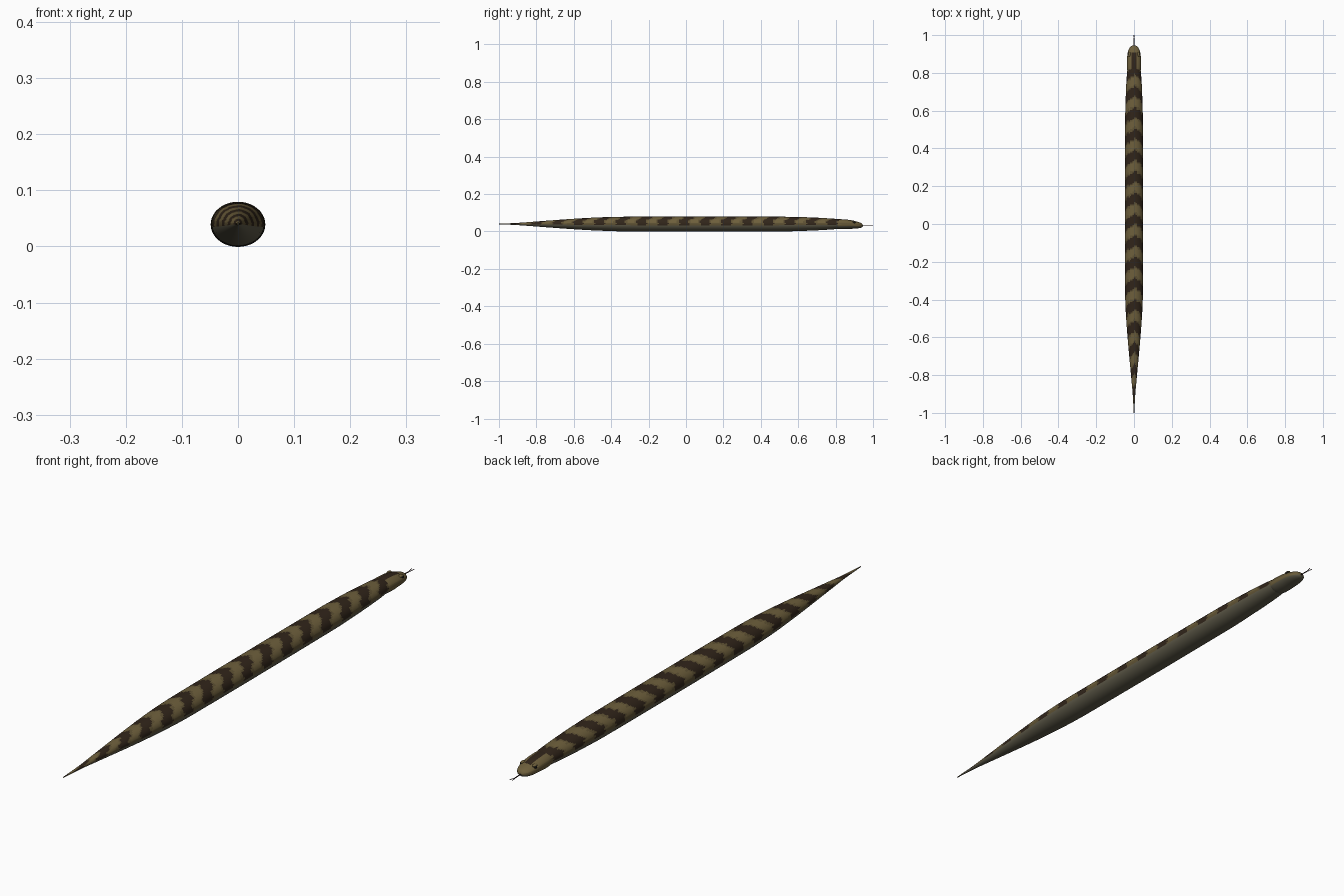
import bpy, math, random
from mathutils import Vector

if "Cube" in bpy.data.objects:
    bpy.data.objects.remove(bpy.data.objects["Cube"])

random.seed(4)


def mat(name, rgb):
    m = bpy.data.materials.new(name)
    m.diffuse_color = (*rgb, 1)
    m.use_nodes = True
    m.node_tree.nodes["Principled BSDF"].inputs["Base Color"].default_value = m.diffuse_color
    return m


TAN = mat("tan_scales", (0.155, 0.115, 0.045))
OLIVE = mat("olive_scales", (0.115, 0.085, 0.034))
DARK = mat("dark_bands", (0.03, 0.018, 0.010))
BELLY = mat("belly", (0.11, 0.10, 0.065))
BLACK = mat("eye_black", (0.008, 0.007, 0.006))
TONGUE = mat("tongue_dark", (0.03, 0.012, 0.015))


def sample(keys, y):
    # smooth interpolation through (y, half width, half height, centre z)
    n = len(keys)
    for i in range(n - 1):
        a, b = keys[i], keys[i + 1]
        if y <= b[0]:
            p, q = keys[max(i - 1, 0)], keys[min(i + 2, n - 1)]
            h = b[0] - a[0]
            t = (y - a[0]) / h
            out = []
            for k in (1, 2, 3):
                ma = (b[k] - p[k]) / (b[0] - p[0]) * h
                mb = (q[k] - a[k]) / (q[0] - a[0]) * h
                out.append((2*t**3 - 3*t**2 + 1) * a[k] + (t**3 - 2*t**2 + t) * ma
                           + (3*t**2 - 2*t**3) * b[k] + (t**3 - t**2) * mb)
            return out
    return keys[-1][1:]


def loft(name, keys, ys, seg, mats, pick):
    verts, faces, idx = [], [], []
    for y in ys:
        w, h, z = sample(keys, y)
        for s in range(seg):
            a = 2 * math.pi * s / seg
            verts.append((w * math.sin(a), y, z + h * math.cos(a)))
    for r in range(len(ys) - 1):
        for s in range(seg):
            t = (s + 1) % seg
            faces.append((r*seg + s, r*seg + t, (r+1)*seg + t, (r+1)*seg + s))
            a = 2 * math.pi * (s + 0.5) / seg
            idx.append(pick((ys[r] + ys[r+1]) / 2, min(a, 2 * math.pi - a), s))
    last = (len(ys) - 1) * seg
    faces += [tuple(reversed(range(seg))), tuple(range(last, last + seg))]
    idx += [0, 0]
    me = bpy.data.meshes.new(name)
    me.from_pydata(verts, [], faces)
    for m in mats:
        me.materials.append(m)
    me.polygons.foreach_set("material_index", idx)
    me.polygons.foreach_set("use_smooth", [True] * len(faces))
    me.update()
    ob = bpy.data.objects.new(name, me)
    bpy.context.collection.objects.link(ob)
    return ob


# body with jagged chevron bands
SEG = 40
jag = [random.uniform(-0.007, 0.007) for _ in range(SEG)]
PERIOD = 0.113


def body_colour(y, a, s):
    if a > 1.75:
        return 3
    ph = ((y + 0.030 * min(a, 1.2) + jag[s]) / PERIOD) % 1.0
    if ph < 0.46:
        return 2
    return 1 if ph < 0.56 or ph > 0.92 or a > 1.45 else 0


body_keys = [(-1.0, .0015, .0015, .040), (-.9, .007, .006, .040), (-.8, .016, .0135, .040),
             (-.6, .034, .028, .040), (-.45, .0445, .036, .040), (-.3, .048, .0395, .0395),
             (.5, .048, .0395, .0395), (.65, .0445, .036, .040), (.75, .0405, .031, .040),
             (.82, .0345, .0255, .040), (.85, .027, .020, .038)]
loft("body", body_keys, [-1 + 1.85 * i / 240 for i in range(241)], SEG,
     [TAN, OLIVE, DARK, BELLY], body_colour)


# head with a dark crown stripe
def head_colour(y, a, s):
    if a > 1.9:
        return 3
    if a < 0.45 and y < 0.905:
        return 2
    return 1 if 1.25 < a < 1.5 else 0


head_keys = [(.803, .030, .020, .039), (.812, .0355, .0255, .039), (.84, .038, .0265, .0385),
             (.88, .0365, .0235, .0375), (.91, .0325, .019, .035), (.93, .025, .0145, .033),
             (.942, .014, .009, .032), (.946, .003, .002, .0315)]
loft("head", head_keys, [.803 + .143 * i / 40 for i in range(41)], 32,
     [TAN, OLIVE, DARK, BELLY], head_colour)


# eyes, brows and nostrils, one per side
def ball(name, loc, scale, m):
    bpy.ops.mesh.primitive_uv_sphere_add(segments=16, ring_count=10, radius=1, location=loc)
    o = bpy.context.object
    o.name = name
    o.scale = scale
    o.data.materials.append(m)
    bpy.ops.object.shade_smooth()


for side, sx in (("left", -1), ("right", 1)):
    ball("eye_" + side, (sx * .0265, .900, .0475), (.006, .0075, .0065), BLACK)
    ball("brow_" + side, (sx * .0235, .897, .0515), (.007, .012, .005), TAN)
    ball("nostril_" + side, (sx * .0145, .936, .038), (.002, .002, .0015), BLACK)


# forked tongue
def strand(name, pts, r):
    cu = bpy.data.curves.new(name, 'CURVE')
    cu.dimensions = '3D'
    cu.bevel_depth = r
    cu.bevel_resolution = 2
    cu.use_fill_caps = True
    sp = cu.splines.new('POLY')
    sp.points.add(len(pts) - 1)
    for p, c in zip(sp.points, pts):
        p.co = (*c, 1)
    cu.materials.append(TONGUE)
    bpy.context.collection.objects.link(bpy.data.objects.new(name, cu))


strand("tongue_stem", [(0, .93, .031), (0, .955, .031), (0, .978, .030)], .0018)
for side, sx in (("left", -1), ("right", 1)):
    strand("tongue_fork_" + side, [(0, .976, .030), (sx * .003, .988, .030), (sx * .005, 1.0, .031)], .0011)
